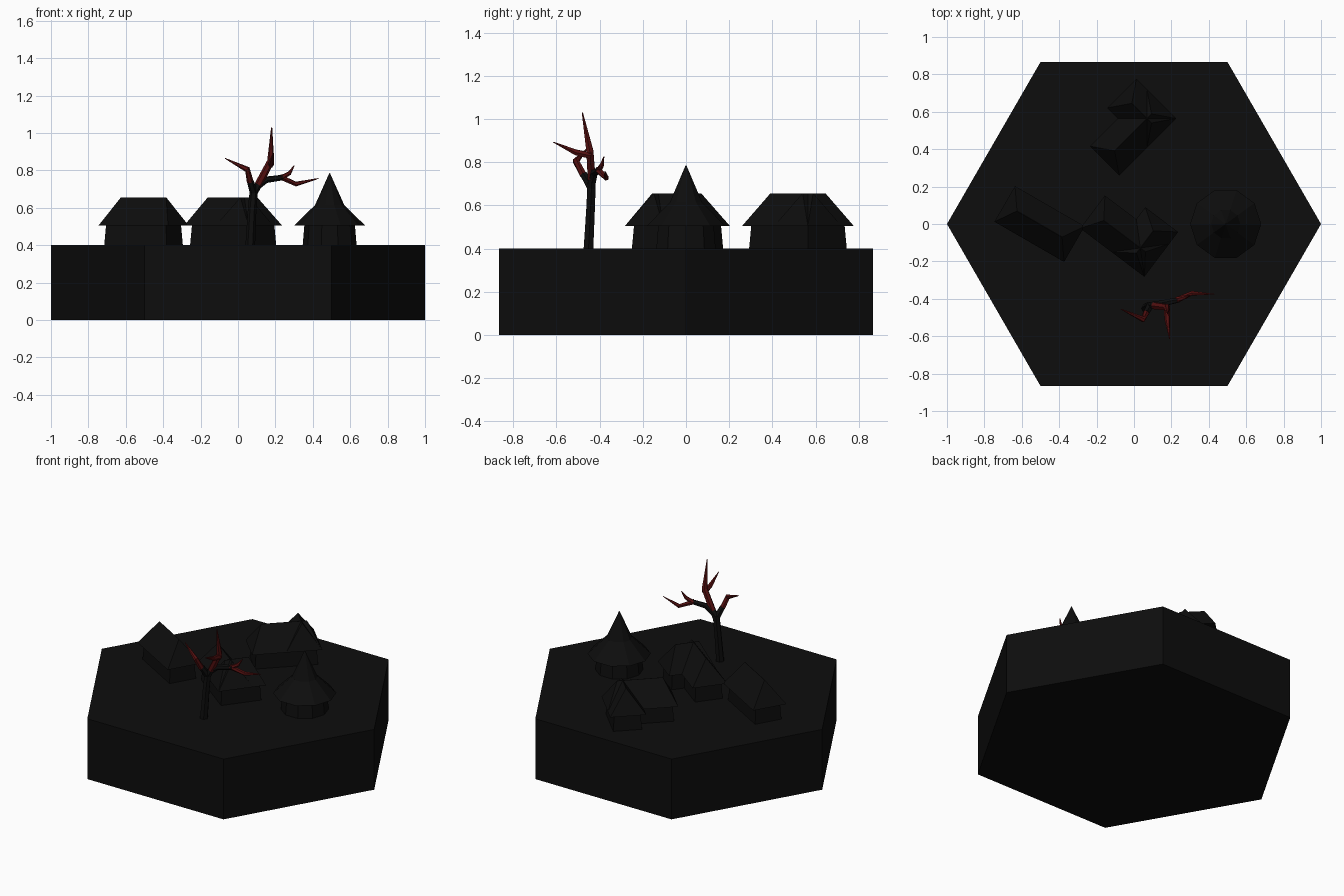
import bpy, bmesh
from math import radians, pi, cos, sin
from mathutils import Vector, Matrix

cube = bpy.data.objects.get("Cube")
if cube:
    bpy.data.objects.remove(cube, do_unlink=True)


def material(name, color):
    m = bpy.data.materials.new(name)
    m.use_nodes = True
    m.diffuse_color = (*color, 1)
    m.node_tree.nodes["Principled BSDF"].inputs["Base Color"].default_value = (*color, 1)
    return m


BLACK = material("charcoal black", (0.004, 0.004, 0.004))
RED = material("dark red bark", (0.09, 0.005, 0.005))
GROUND, EAVE, RIDGE = 0.4, 0.505, 0.655


def loft(name, rings, mat, place=Matrix()):
    """Skin a list of closed rings (equal point counts) and cap both ends."""
    bm = bmesh.new()
    loops = [[bm.verts.new(p) for p in ring] for ring in rings]
    for a, b in zip(loops, loops[1:]):
        for i in range(len(a)):
            j = (i + 1) % len(a)
            bm.faces.new((a[i], a[j], b[j], b[i]))
    bm.faces.new(loops[0][::-1])
    bm.faces.new(loops[-1])
    bmesh.ops.remove_doubles(bm, verts=bm.verts, dist=0.0005)
    bmesh.ops.recalc_face_normals(bm, faces=bm.faces)
    mesh = bpy.data.meshes.new(name)
    bm.to_mesh(mesh)
    bm.free()
    obj = bpy.data.objects.new(name, mesh)
    obj.data.materials.append(mat)
    obj.matrix_world = place
    bpy.context.scene.collection.objects.link(obj)
    return obj


def circle(r, z, sides, turn=0.0):
    return [(r * cos(turn + 2 * pi * i / sides), r * sin(turn + 2 * pi * i / sides), z)
            for i in range(sides)]


def rect(hx, hy, z):
    return [(-hx, -hy, z), (hx, -hy, z), (hx, hy, z), (-hx, hy, z)]


def hip_block(name, hx, hy, place):
    """Slightly flared walls under a hipped roof whose ridge runs along local x."""
    loft(name + "_walls", [rect(hx - 0.022, hy - 0.022, GROUND - 0.01),
                           rect(hx - 0.03, hy - 0.03, EAVE + 0.005)], BLACK, place)
    loft(name + "_roof", [rect(hx, hy, EAVE), rect(hx - 0.075, 0.001, RIDGE)], BLACK, place)


def house(name, x, y, angle, wing):
    place = Matrix.Translation((x, y, 0)) @ Matrix.Rotation(radians(angle), 4, "Z")
    hip_block(name, 0.215, 0.11, place)
    if wing:
        side = Matrix.Translation((0.105, 0.04, 0)) @ Matrix.Rotation(pi / 2, 4, "Z")
        hip_block(name + "_wing", 0.15, 0.11, place @ side)


def branch(name, points, radii, mat, sides=6):
    """Tapered low-poly tube along a path."""
    pts = [Vector(p) for p in points]
    rings = []
    for i, p in enumerate(pts):
        tangent = pts[min(i + 1, len(pts) - 1)] - pts[max(i - 1, 0)]
        turn = Vector((0, 0, 1)).rotation_difference(tangent)
        rings.append([p + turn @ Vector(c) for c in circle(radii[i], 0, sides)])
    loft(name, rings, mat)


# Hexagonal ground slab
loft("ground_slab", [circle(1, 0, 6), circle(1, GROUND, 6)], BLACK)

# Houses
house("left_house", -0.505, 0, -30, False)
house("middle_house", -0.05, -0.065, -37, True)
house("back_house", -0.005, 0.49, 45, True)

# Round hut with a flared pointed roof
hut = Matrix.Translation((0.49, 0, 0))
loft("hut_walls", [circle(0.145, GROUND - 0.01, 10), circle(0.135, EAVE + 0.005, 10)], BLACK, hut)
loft("hut_roof", [circle(0.19, EAVE, 10), circle(0.078, 0.615, 10),
                  circle(0.002, 0.785, 10)], BLACK, hut)

# Bare tree: dark trunk and lower limbs
fork = (0.085, -0.437, 0.7)
limb = (0.24, -0.405, 0.762)
crook = (0.175, -0.445, 0.85)
branch("tree_trunk", [(0.065, -0.452, 0.39), (0.075, -0.442, 0.58), fork],
       [0.026, 0.023, 0.022], BLACK)
branch("trunk_fork", [(0.083, -0.437, 0.68), (0.115, -0.437, 0.735)], [0.022, 0.019], BLACK)
branch("left_limb", [(0.085, -0.437, 0.68), (0.065, -0.475, 0.745)], [0.022, 0.018], BLACK)
branch("right_limb", [(0.095, -0.435, 0.71), (0.15, -0.425, 0.75), limb],
       [0.02, 0.018, 0.015], BLACK)

# Red upper branches
branch("left_branch", [(0.065, -0.475, 0.74), (0.05, -0.51, 0.805), (-0.07, -0.455, 0.865)],
       [0.018, 0.016, 0.002], RED)
branch("upright_branch", [(0.11, -0.437, 0.725), crook, (0.18, -0.48, 1.03)],
       [0.021, 0.019, 0.003], RED)
branch("front_branch", [(0.175, -0.44, 0.83), (0.178, -0.51, 0.845), (0.19, -0.615, 0.893)],
       [0.017, 0.015, 0.002], RED)
branch("right_branch", [(0.225, -0.408, 0.765), (0.31, -0.37, 0.727), (0.43, -0.375, 0.757)],
       [0.016, 0.013, 0.002], RED)
branch("right_twig", [(0.23, -0.405, 0.76), (0.275, -0.39, 0.785), (0.3, -0.38, 0.825)],
       [0.014, 0.011, 0.002], RED)
